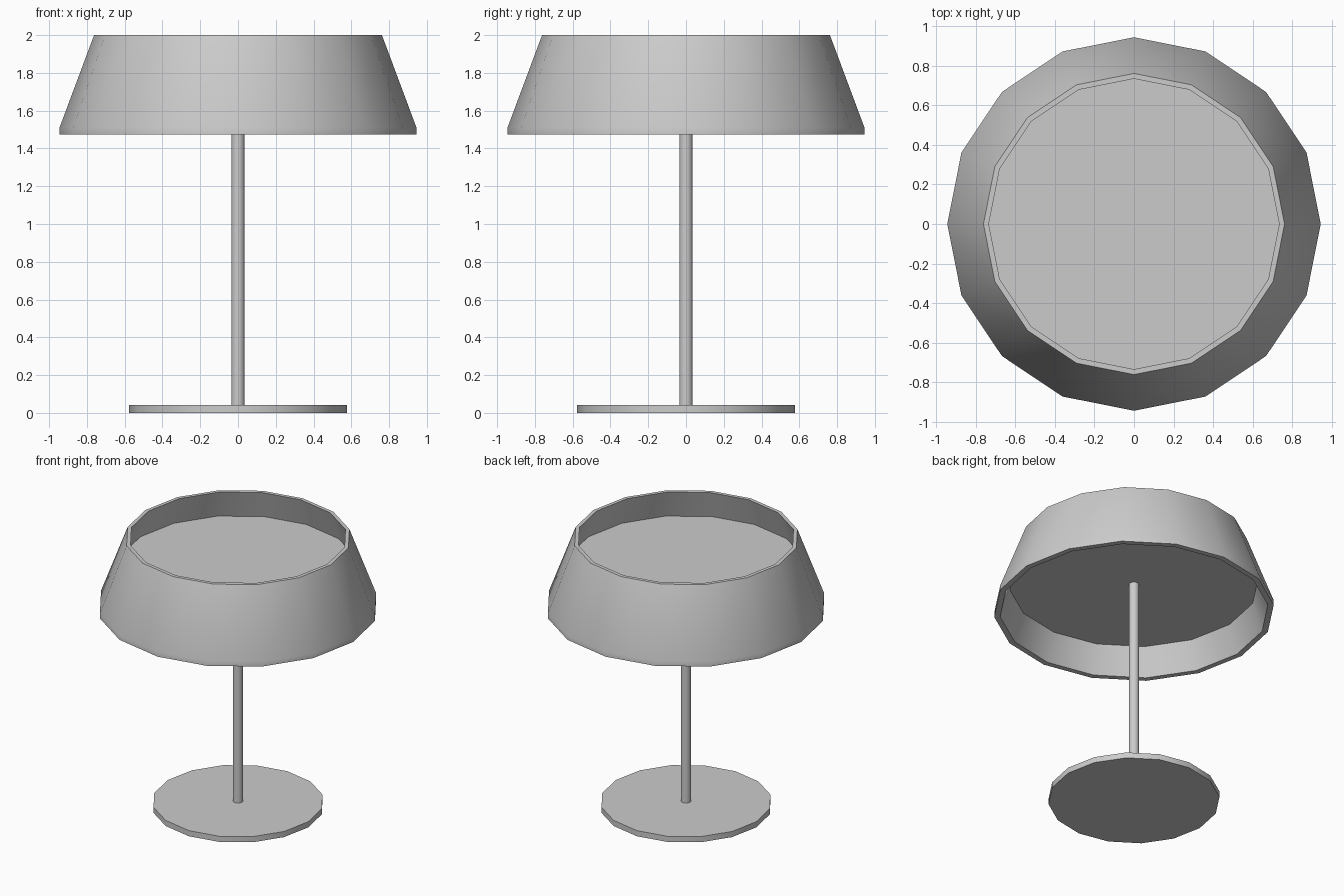
import bpy
import math

SIDES = 16

cube = bpy.data.objects.get("Cube")
if cube:
    bpy.data.objects.remove(cube, do_unlink=True)

grey = bpy.data.materials.new("light_grey")
grey.use_nodes = True
grey.diffuse_color = (0.6, 0.6, 0.6, 1)
grey.node_tree.nodes["Principled BSDF"].inputs["Base Color"].default_value = (0.6, 0.6, 0.6, 1)


def lathe(name, profile, closed):
    """Spin (radius, z) points, listed bottom to top on the outside, round the z axis."""
    verts, faces = [], []
    for r, z in profile:
        for i in range(SIDES):
            a = 2 * math.pi * i / SIDES
            verts.append((r * math.cos(a), r * math.sin(a), z))
    n = len(profile)
    for k in range(n if closed else n - 1):
        low, high = k * SIDES, (k + 1) % n * SIDES
        for i in range(SIDES):
            j = (i + 1) % SIDES
            faces.append((low + i, low + j, high + j, high + i))
    if not closed:  # cap both ends
        faces.append(tuple(reversed(range(SIDES))))
        faces.append(tuple(range((n - 1) * SIDES, n * SIDES)))
    mesh = bpy.data.meshes.new(name)
    mesh.from_pydata(verts, [], faces)
    mesh.materials.append(grey)
    obj = bpy.data.objects.new(name, mesh)
    bpy.context.collection.objects.link(obj)
    bpy.ops.object.select_all(action='DESELECT')
    obj.select_set(True)
    bpy.context.view_layer.objects.active = obj
    bpy.ops.object.shade_smooth_by_angle(angle=math.radians(30))
    return obj


# Flat round foot
lathe("base", [(0.578, 0), (0.578, 0.042)], False)

# Thin stem, reaching up into the diffuser
lathe("pole", [(0.035, 0.04), (0.035, 1.7)], False)

# Hollow tapered shade with a short upright lip at the bottom
lathe("shade", [(0.945, 1.475), (0.945, 1.51), (0.762, 2.0),
                (0.735, 2.0), (0.905, 1.475)], True)

# Disc that fills the inside of the shade
lathe("diffuser", [(0.841, 1.68), (0.806, 1.79)], False)
